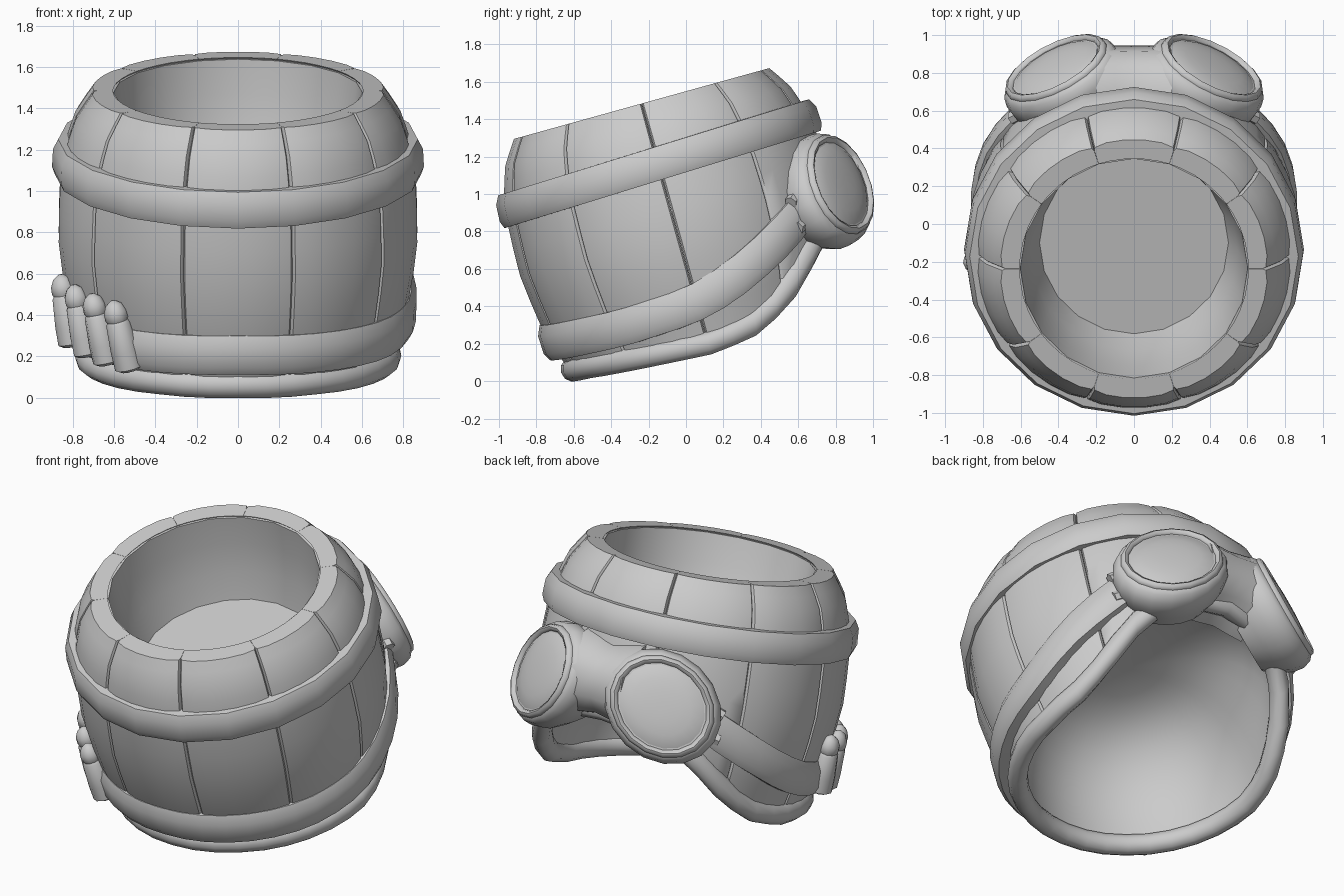
import bpy, bmesh
from math import sin, cos, pi, radians, sqrt
from mathutils import Matrix, Vector

if "Cube" in bpy.data.objects:
    bpy.data.objects.remove(bpy.data.objects["Cube"])

# Everything is built upright, then tilted forward by this matrix
TILT = Matrix.Translation((0, -0.15, 1.17)) @ Matrix.Rotation(radians(15.5), 4, 'X')


def lerp(table, v):
    if v <= table[0][0]:
        return table[0][1]
    for (a, p), (b, q) in zip(table, table[1:]):
        if v <= b:
            return p + (q - p) * (v - a) / (b - a)
    return table[-1][1]


def loft(name, rings, loop=False, caps=True):
    """Skin a list of closed rings; optionally join last ring to first."""
    bm = bmesh.new()
    vs = [[bm.verts.new(p) for p in r] for r in rings]
    n = len(rings[0])
    pairs = list(zip(vs, vs[1:])) + ([(vs[-1], vs[0])] if loop else [])
    for a, b in pairs:
        for i in range(n):
            j = (i + 1) % n
            bm.faces.new((a[i], a[j], b[j], b[i]))
    if caps and not loop:
        bm.faces.new(vs[0])
        bm.faces.new(vs[-1])
    bmesh.ops.remove_doubles(bm, verts=bm.verts, dist=1e-5)
    bmesh.ops.recalc_face_normals(bm, faces=bm.faces)
    me = bpy.data.meshes.new(name)
    bm.to_mesh(me)
    bm.free()
    ob = bpy.data.objects.new(name, me)
    ob.matrix_world = TILT
    bpy.context.collection.objects.link(ob)
    return ob


def pol(r, deg, w):
    """Angle is measured from the back (+y)."""
    return Vector((r * sin(radians(deg)), r * cos(radians(deg)), w))


def fold(deg):
    d = abs(deg) % 360
    return min(d, 360 - d)


PROFILE = [(-1.02, .745), (-.95, .755), (-.8, .805), (-.65, .845), (-.4, .875), (-.15, .87),
           (.05, .845), (.21, .79), (.326, .71)]
EDGE = [(0, -.50), (20, -.53), (30, -.59), (40, -.69), (56, -.88), (72, -.98), (90, -1.005),
        (120, -.98), (150, -.955), (180, -.945)]
STRAP = [(36, -.42), (44, -.485), (58, -.595), (72, -.69), (84, -.755), (94, -.785), (120, -.80), (180, -.765)]


def barrel_r(w):
    return lerp(PROFILE, w)


def edge_w(deg):
    return lerp(EDGE, fold(deg))


def strap_w(deg):
    return lerp(STRAP, fold(deg))


def sweep(name, degs, path, section, loop):
    """Sweep an (outward, up) section round the barrel; path(deg) -> r, w."""
    rings = []
    for d in degs:
        r, w = path(d)
        slope = (path(d + 4)[1] - path(d - 4)[1]) / (r * radians(8))
        k = sqrt(1 + slope * slope)
        rings.append([pol(r + a, d, w + b * k) for a, b in section])
    return loft(name, rings, loop)


# Ten barrel staves with thin sunken seams
for k in range(10):
    rings = []
    for off, sink in ((-17.95, .03), (-17.3, .012), (-12, .002), (-4, 0), (4, 0), (12, .002),
                      (17.3, .012), (17.95, .03)):
        d = 180 + 36 * k + off
        low = edge_w(d)
        ws = [.326, .27, .2, .12, .03] + [.03 + (low - .03) * i / 7 for i in range(1, 8)]
        outer = [pol(barrel_r(w) - sink * (1 if w > 0 else .7), d, w) for w in ws]
        inner = [pol(barrel_r(w) - (.105 if w > .1 else .04), d, w) for w in reversed(ws)]
        rings.append(outer + inner)
    loft("stave_%d" % (k + 1), rings)

# Open cup inside the top, with its floor
cup = [(.64, .318), (.602, .318), (.585, .15), (.55, -.03), (.50, -.19), (0, -.19)]
loft("inner_cup", [[pol(r, 18 * i, w) for i in range(20)] for r, w in cup], caps=False)

# Domed lining under the barrel
rows = []
for j in range(10):
    a = j / 9 * pi / 2
    row = []
    for i in range(40):
        low = edge_w(9 * i)
        c = cos(a) if j < 9 else 0
        row.append(pol((barrel_r(low) - .05) * c ** .65, 9 * i, low + (-.28 - low) * sin(a)))
    rows.append(row)
loft("head_lining", rows, caps=False)

# Upper hoop, a touch lower at the front
sweep("upper_hoop", [18 * i for i in range(20)], lambda d: (.85, -.005 + .025 * cos(radians(d))),
      [(-.07, -.09), (.035, -.09), (.05, -.05), (.045, .04), (.02, .088), (-.07, .09)], True)

# Rolled rim round the lower opening
sweep("lower_rim", [10 * i for i in range(36)], lambda d: (barrel_r(edge_w(d)) - .015, edge_w(d)),
      [(.058 * cos(i * pi / 5), .064 * sin(i * pi / 5)) for i in range(10)], True)

# Goggle strap, running round the front
sweep("goggle_strap", [36 + 288 * i / 32 for i in range(33)],
      lambda d: (barrel_r(strap_w(d)), strap_w(d)),
      [(-.04, -.1), (.025, -.1), (.048, -.06), (.052, .04), (.028, .095), (-.04, .095)], False)

# Goggles: housing, raised ring, lens and strap links per side
for side, s in (("right", 1), ("left", -1)):
    centre = Vector((.40 * s, .885, -.38))
    across = Vector((.866 * s, -.5, 0))
    flat = Vector((.5 * s, .866, 0))
    lean = radians(11)
    normal = flat * cos(lean) + Vector((0, 0, sin(lean)))
    up = Vector((0, 0, cos(lean))) - flat * sin(lean)

    def oval(scale, depth, n=18):
        pts = []
        for i in range(n):
            t = 2 * pi * i / n
            x, z = .34 * cos(t), .315 * sin(t)
            z -= .14 * x          # outer side droops a little
            pts.append(centre + across * x * scale + up * z * scale + normal * depth)
        return pts

    loft(side + "_goggle_housing", [oval(a, b) for a, b in
         ((.72, -.26), (.88, -.18), (.98, -.11), (1.0, -.05), (.96, .0), (.88, .025), (.72, .03))])
    loft(side + "_goggle_ring", [oval(.82 + .07 * cos(i * pi / 4), .022 + .028 * sin(i * pi / 4))
         for i in range(8)], loop=True)
    loft(side + "_goggle_lens", [oval(a, b) for a, b in
         ((.78, .02), (.7, .035), (.5, .05), (.3, .058), (.08, .06))])
    for j, dw in enumerate((.07, -.07)):
        a = pol(.90, 46 * s, -.47 + dw)
        b = pol(.88, 35 * s, -.41 + dw * 1.2)
        q = (b - a).to_track_quat('Z', 'Y')
        loft("%s_strap_link_%d" % (side, j + 1),
             [[p + q @ Vector((.035 * cos(i * pi / 3), .035 * sin(i * pi / 3), 0)) for i in range(6)]
              for p in (a, b)])

# Nose bridge between the goggles
SEC = [(.72, -.08), (.86, -.11), (.97, -.17), (1.03, -.27), (1.02, -.42), (.94, -.52), (.72, -.56)]
loft("goggle_bridge", [[Vector((x, y, -.34 + (w + .34) * k)) for y, w in SEC]
     for x, k in ((-.2, 1.1), (-.1, 1.03), (0, .94), (.1, 1.03), (.2, 1.1))])

# Four cartridges tucked in the strap on the left
BODY = [(-.18, .045), (-.165, .07), (-.08, .07), (.06, .06), (.075, .05)]
TIP = [(.06, .045), (.085, .058), (.12, .057), (.155, .04), (.175, .012)]
for k, d in enumerate((221, 231, 242, 254)):
    pos = pol(.862, d, -.72 + .004 * k)
    tangent = Vector((cos(radians(d)), -sin(radians(d)), 0))
    axis = Vector((0, 0, 1)) + .22 * tangent + .12 * pol(1, d, 0)
    q = axis.to_track_quat('Z', 'Y')
    for part, prof in (("case", BODY), ("tip", TIP)):
        loft("cartridge_%s_%d" % (part, k + 1),
             [[pos + q @ Vector((r * cos(i * pi / 5), r * sin(i * pi / 5), h)) for i in range(10)]
              for h, r in prof])

# Smooth shading with crisp edges
for ob in bpy.context.collection.objects:
    ob.select_set(True)
    bpy.context.view_layer.objects.active = ob
bpy.ops.object.shade_smooth_by_angle(angle=radians(50))
